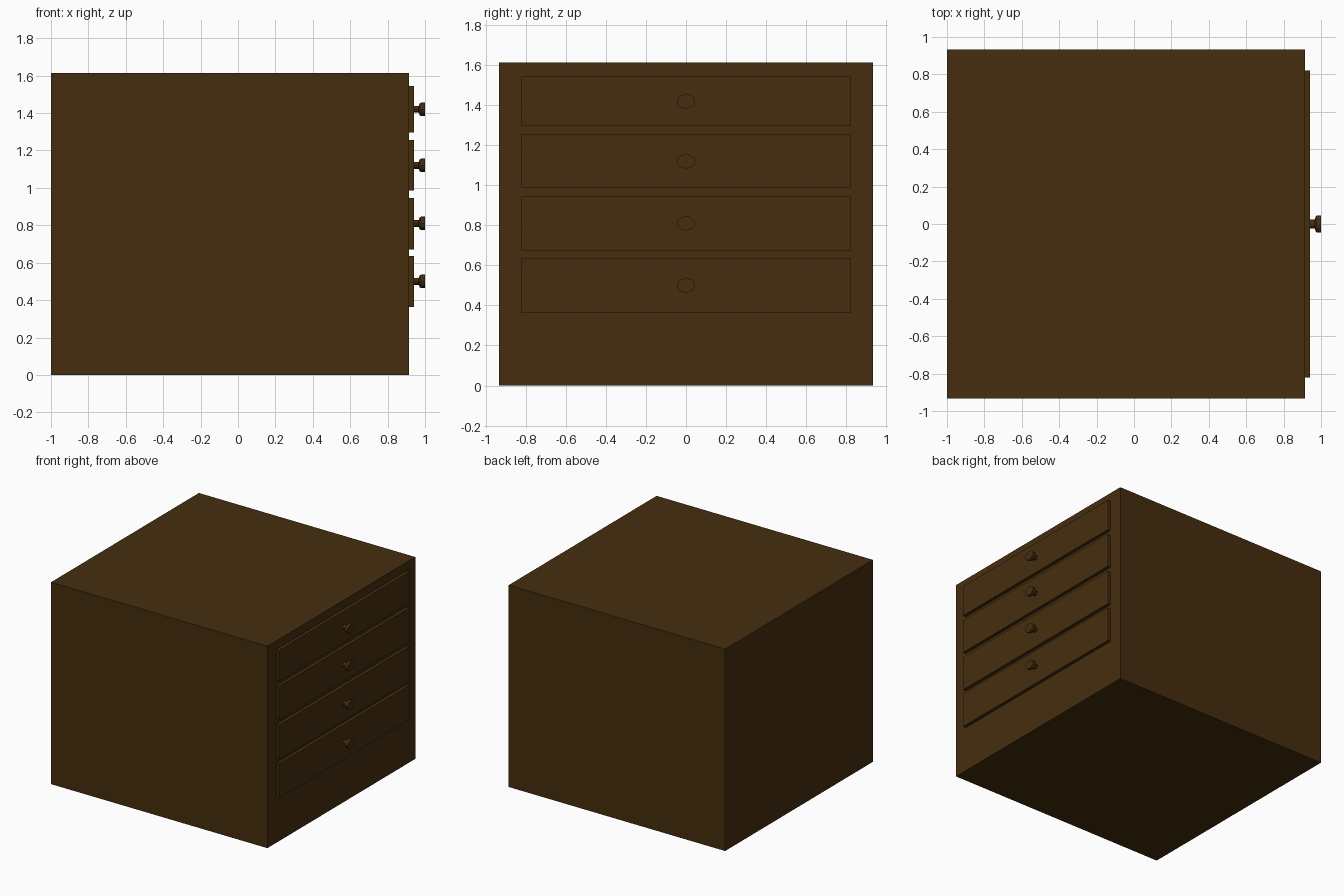
import bpy, bmesh, math

if "Cube" in bpy.data.objects:
    bpy.data.objects.remove(bpy.data.objects["Cube"])

wood = bpy.data.materials.new("dark_wood")
wood.diffuse_color = (0.06, 0.027, 0.0045, 1)
wood.use_nodes = True
wood.node_tree.nodes["Principled BSDF"].inputs["Base Color"].default_value = wood.diffuse_color


def finish(bm, name):
    bmesh.ops.recalc_face_normals(bm, faces=bm.faces)
    mesh = bpy.data.meshes.new(name)
    bm.to_mesh(mesh)
    bm.free()
    mesh.materials.append(wood)
    obj = bpy.data.objects.new(name, mesh)
    bpy.context.collection.objects.link(obj)
    return obj


def box(name, x0, x1, half_y, z0, z1):
    bm = bmesh.new()
    bmesh.ops.create_cube(bm, size=1)
    for v in bm.verts:
        v.co = (x1 if v.co.x > 0 else x0,
                half_y if v.co.y > 0 else -half_y,
                z1 if v.co.z > 0 else z0)
    return finish(bm, name)


def knob(name, z, sides=12):
    # (x position, fraction of full radius), from the drawer outwards
    profile = [(0.935, 0.5), (0.966, 0.5), (0.972, 0.9), (0.979, 1.0), (1.0, 1.0)]
    bm = bmesh.new()
    rings = []
    for x, f in profile:
        rings.append([bm.verts.new((x,
                                    0.046 * f * math.cos(2 * math.pi * i / sides),
                                    z + 0.036 * f * math.sin(2 * math.pi * i / sides)))
                      for i in range(sides)])
    for a, b in zip(rings, rings[1:]):
        for i in range(sides):
            j = (i + 1) % sides
            bm.faces.new((a[i], a[j], b[j], b[i]))
    bm.faces.new(rings[0])
    bm.faces.new(rings[-1])
    return finish(bm, name)


# Cabinet body
box("cabinet_body", -1.0, 0.914, 0.934, 0.0, 1.614)

# Drawer fronts with knobs
drawers = [(0.362, 0.637, 0.50), (0.672, 0.947, 0.81),
           (0.987, 1.257, 1.12), (1.297, 1.545, 1.42)]
for n, (z0, z1, zk) in enumerate(drawers, 1):
    box(f"drawer_front_{n}", 0.905, 0.94, 0.822, z0, z1)
    knob(f"drawer_knob_{n}", zk)
